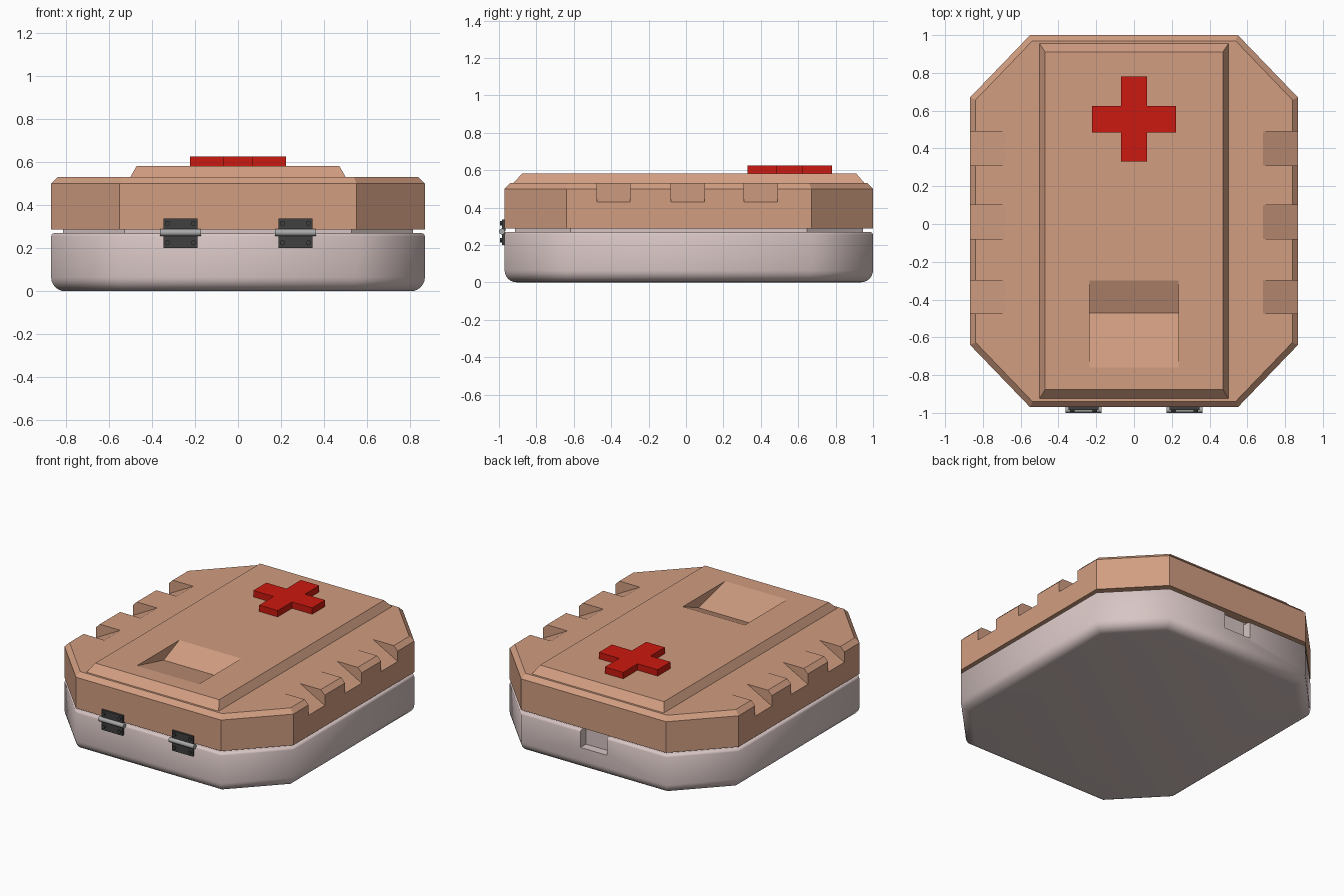
import bpy, bmesh, math

if "Cube" in bpy.data.objects:
    bpy.data.objects.remove(bpy.data.objects["Cube"])

def material(name, rgb):
    m = bpy.data.materials.new(name)
    m.diffuse_color = (*rgb, 1)
    m.use_nodes = True
    m.node_tree.nodes["Principled BSDF"].inputs["Base Color"].default_value = m.diffuse_color
    return m

LID = material("tan", (0.64, 0.34, 0.22))
BASE = material("pale_pink", (0.68, 0.56, 0.55))
RED = material("red", (0.6, 0.01, 0.005))
DARK = material("dark_metal", (0.05, 0.05, 0.05))
STEEL = material("steel", (0.4, 0.4, 0.4))

def octagon(d):
    # case outline, inset by d
    k = d * 0.414
    w, c, yb, yf = 0.868 - d, 0.55 - k, 1.0 - d, -0.97 + d
    sb, sf = 0.67 - k, -0.64 + k
    return [(c, yf), (w, sf), (w, sb), (c, yb), (-c, yb), (-w, sb), (-w, sf), (-c, yf)]

def loft(name, rings, mat=None):
    # stack of same-sized closed rings, capped at both ends
    bm = bmesh.new()
    vs = [[bm.verts.new(p) for p in r] for r in rings]
    n = len(vs[0])
    for a, b in zip(vs, vs[1:]):
        for i in range(n):
            j = (i + 1) % n
            bm.faces.new((a[i], a[j], b[j], b[i]))
    bm.faces.new(vs[0])
    bm.faces.new(vs[-1])
    bmesh.ops.recalc_face_normals(bm, faces=bm.faces)
    me = bpy.data.meshes.new(name)
    bm.to_mesh(me)
    bm.free()
    ob = bpy.data.objects.new(name, me)
    bpy.context.collection.objects.link(ob)
    if mat:
        me.materials.append(mat)
    return ob

def oct_loft(name, profile, mat):
    return loft(name, [[(x, y, z) for x, y in octagon(d)] for d, z in profile], mat)

def box(name, x0, x1, y0, y1, z0, z1, mat=None):
    r = [(x0, y0), (x1, y0), (x1, y1), (x0, y1)]
    return loft(name, [[(x, y, z) for x, y in r] for z in (z0, z1)], mat)

def activate(ob):
    bpy.ops.object.select_all(action='DESELECT')
    ob.select_set(True)
    bpy.context.view_layer.objects.active = ob

def cut(ob, cutter):
    m = ob.modifiers.new("cut", 'BOOLEAN')
    m.operation, m.solver, m.object = 'DIFFERENCE', 'EXACT', cutter
    activate(ob)
    bpy.ops.object.modifier_apply(modifier=m.name)

def smooth(ob, deg=30):
    activate(ob)
    bpy.ops.object.shade_smooth_by_angle(angle=math.radians(deg))

def cylinder(name, r, depth, loc, rot, mat, n=16):
    bpy.ops.mesh.primitive_cylinder_add(vertices=n, radius=r, depth=depth, location=loc, rotation=rot)
    ob = bpy.context.object
    ob.name = name
    ob.data.materials.append(mat)
    smooth(ob)

cutters = []

# Base tray with a rounded bottom and softened rim
R = 0.065
profile = [(R * (1 - math.sin(a)), R * (1 - math.cos(a)))
           for a in [i * math.pi / 12 for i in range(7)]]
profile += [(0, 0.255), (0.004, 0.265), (0.015, 0.27)]
base = oct_loft("base_tray", profile, BASE)

# Finger notch at the back of the base
notch = box("finger_notch_cutter", -0.1, 0.1, 0.94, 1.1, 0.15, 0.4)
cutters.append(notch)
cut(base, notch)
smooth(base, 50)

# Inset lip between base and lid
lip = oct_loft("seam_lip", [(0.055, 0.26), (0.055, 0.295)], BASE)
cut(lip, notch)

# Lid with chamfered top edge
lid = oct_loft("lid", [(0, 0.287), (0, 0.5), (0.03, 0.53)], LID)

# Raised lid panel
def rect(x, y0, y1, z):
    return [(-x, y0, z), (x, y0, z), (x, y1, z), (-x, y1, z)]
panel = loft("lid_panel", [rect(0.5, -0.925, 0.955, 0.5), rect(0.5, -0.925, 0.955, 0.53),
                           rect(0.47, -0.875, 0.91, 0.582)], LID)

# Wedge grip notches along both sides of the lid
for s in (-1, 1):
    for y0, y1 in ((0.31, 0.49), (-0.08, 0.1), (-0.475, -0.3)):
        tri = [(0.68, 0.531), (0.94, 0.39), (0.94, 0.65), (0.68, 0.65)]
        c = loft("grip_cutter", [[(s * x, y, z) for x, z in tri] for y in (y0, y1)])
        cutters.append(c)
        cut(lid, c)

# Sloped recess in the top of the panel
wedge = [(-0.76, 0.582), (-0.47, 0.51), (-0.3, 0.582), (-0.3, 0.7), (-0.76, 0.7)]
recess = loft("recess_cutter", [[(x, y, z) for y, z in wedge] for x in (-0.235, 0.235)])
cutters.append(recess)
cut(lid, recess)
cut(panel, recess)

# Raised cross on the panel
a, bx, by, cy = 0.07, 0.223, 0.225, 0.555
quad = [(a, -by), (a, -a), (bx, -a), (bx, a), (a, a), (a, by)]
outline = quad + [(-x, -y) for x, y in quad]
loft("cross", [[(x, y + cy, z) for x, y in outline] for z in (0.575, 0.626)], RED)

# Hinges at the front: plate, pin and four screws each
for s in (-1, 1):
    hx = s * 0.267
    box("hinge_leaf_top", hx - 0.08, hx + 0.08, -0.984, -0.965, 0.275, 0.337, DARK)
    box("hinge_leaf_bottom", hx - 0.08, hx + 0.08, -0.984, -0.965, 0.2, 0.27, DARK)
    cylinder("hinge_pin", 0.016, 0.19, (hx, -0.984, 0.272), (0, math.pi / 2, 0), STEEL)
    for dx in (-0.06, 0.06):
        for z in (0.315, 0.225):
            cylinder("hinge_screw", 0.012, 0.012, (hx + dx, -0.988, z), (math.pi / 2, 0, 0), DARK, 12)

for c in cutters:
    bpy.data.objects.remove(c, do_unlink=True)
